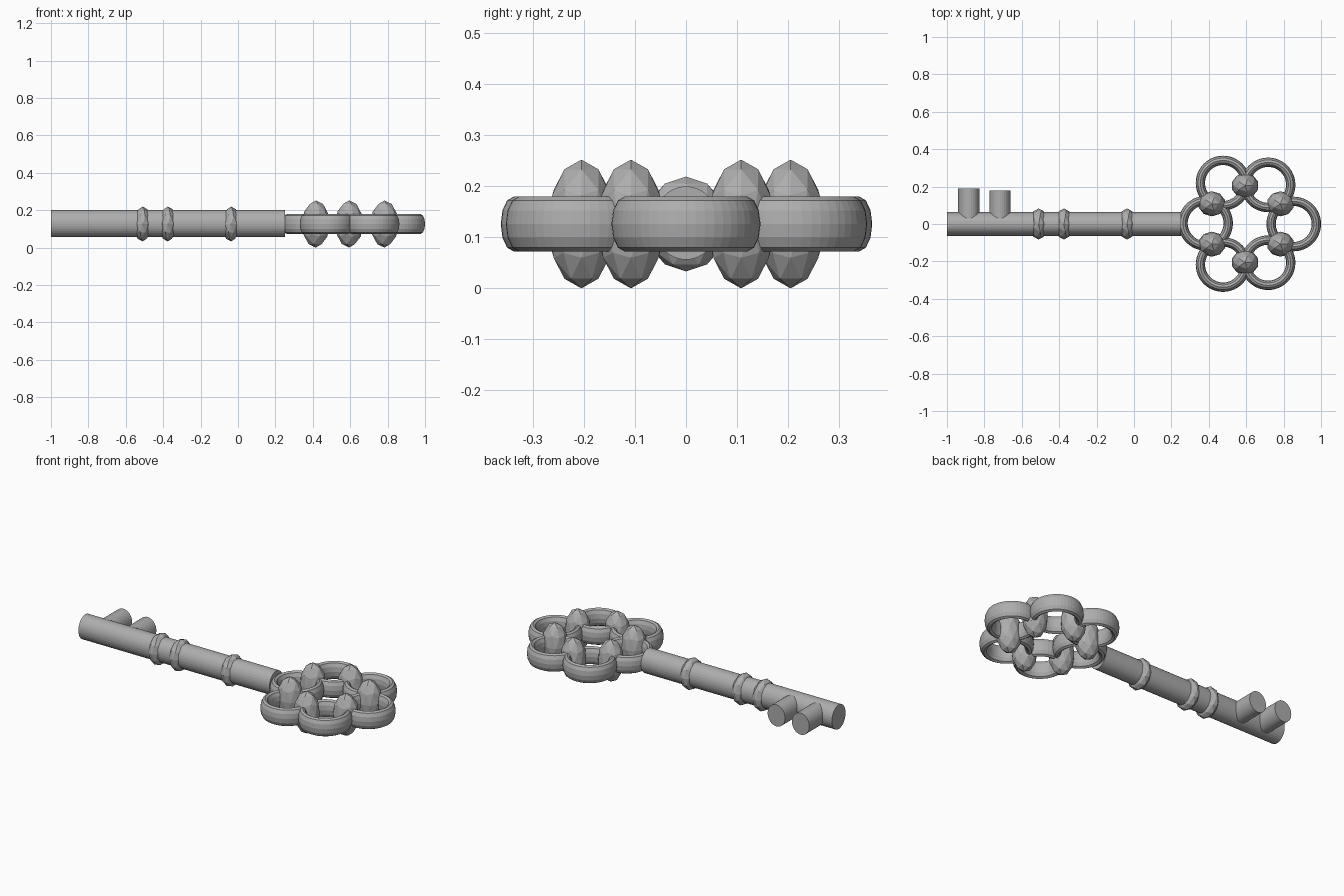
import bpy, math

if "Cube" in bpy.data.objects:
    bpy.data.objects.remove(bpy.data.objects["Cube"])

ZC = 0.126  # mid-height of the whole key

metal = bpy.data.materials.new("grey metal")
metal.diffuse_color = (0.42, 0.42, 0.42, 1)
metal.use_nodes = True
metal.node_tree.nodes["Principled BSDF"].inputs["Base Color"].default_value = metal.diffuse_color


def finish(name):
    ob = bpy.context.object
    ob.name = name
    ob.data.materials.append(metal)
    return ob


def bead(name, x, y, half):
    """Faceted ball stretched to the given half sizes."""
    bpy.ops.mesh.primitive_ico_sphere_add(subdivisions=2, radius=1, location=(x, y, ZC))
    ob = finish(name)
    for i in range(3):
        m = max(abs(v.co[i]) for v in ob.data.vertices)
        for v in ob.data.vertices:
            v.co[i] *= half[i] / m


def rod(name, loc, rot, scale):
    bpy.ops.mesh.primitive_cylinder_add(vertices=32, radius=1, depth=1, location=loc, rotation=rot)
    finish(name).scale = scale


# shaft along x, slightly taller than wide
rod("shaft", (-0.375, 0, ZC + 0.002), (0, math.pi / 2, 0), (0.072, 0.064, 1.25))

# two teeth pointing to the back
for i, (x, end) in enumerate([(-0.883, 0.19), (-0.716, 0.178)]):
    rod(f"tooth_{i + 1}", (x, end / 2, ZC + 0.002), (math.pi / 2, 0, 0), (0.057, 0.064, end))

# collars on the shaft
for i, x in enumerate([-0.51, -0.375, -0.037]):
    bead(f"collar_{i + 1}", x, 0, (0.047, 0.083, 0.093))

# six tall rings forming the flower-shaped handle
rings = [(0.854, 0.0), (0.717, 0.209), (0.476, 0.219),
         (0.383, 0.004), (0.476, -0.217), (0.717, -0.207)]
for i, (x, y) in enumerate(rings):
    bpy.ops.mesh.primitive_torus_add(major_segments=48, minor_segments=12,
                                     major_radius=0.121, minor_radius=0.025,
                                     location=(x, y, ZC))
    finish(f"handle_ring_{i + 1}").scale = (1, 1, 0.0535 / 0.025)

# studs where neighbouring rings meet
for side in (1, -1):
    for i, (x, y) in enumerate([(0.416, 0.108), (0.594, 0.205), (0.783, 0.108)]):
        bead(f"stud_{'back' if side > 0 else 'front'}_{i + 1}", x, side * y, (0.07, 0.067, 0.126))
